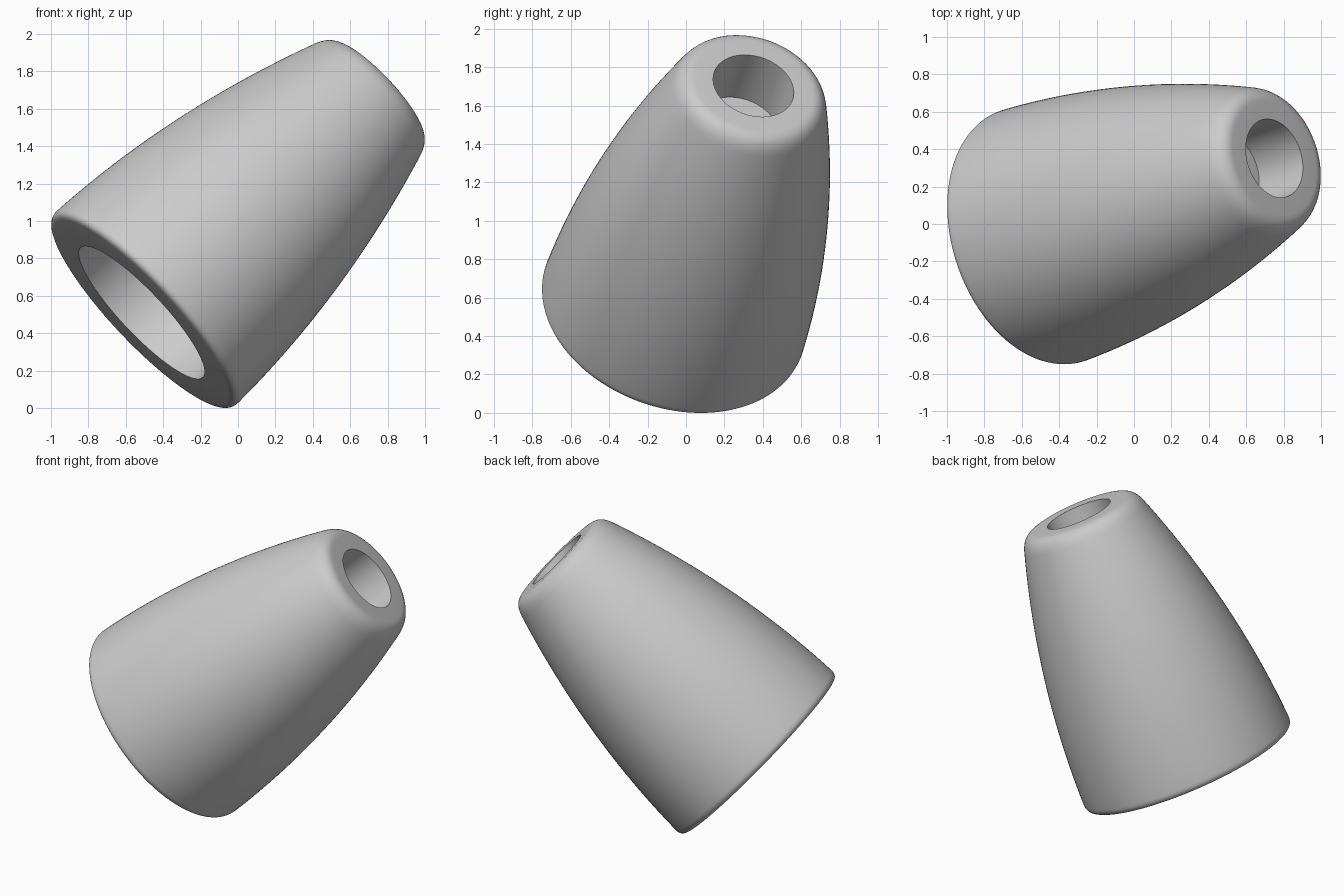
import bpy, bmesh, math
from mathutils import Vector, Matrix

cube = bpy.data.objects.get("Cube")
if cube:
    bpy.data.objects.remove(cube, do_unlink=True)

# Tilted axis of the turned body: centre of the wide end, direction, length
BASE = Vector((-0.517, -0.07, 0.515))
AXIS = Vector((0.708, 0.237, 0.667)).normalized()
LENGTH = 1.79


def radius(t):
    """Outer radius of the gently bulging taper at distance t."""
    return 0.707 - 0.02 * t - 0.09 * t * t


def rounded(p0, corner, p1, steps=8):
    """Quadratic rounding of a profile corner."""
    a, b, c = Vector(p0), Vector(corner), Vector(p1)
    pts = []
    for i in range(steps + 1):
        u = i / steps
        pts.append(tuple(a * (1 - u) ** 2 + b * 2 * u * (1 - u) + c * u * u))
    return pts


# Half section (radius, distance): wide socket, outer wall, narrow socket
profile = [(0, 1.0), (0.476, 1.0), (0.476, 0)]
profile += rounded((0.66, 0), (0.708, 0), (radius(0.05), 0.05))
start, end = 0.05, LENGTH - 0.09
profile += [(radius(t), t) for t in (start + (end - start) * i / 24 for i in range(1, 24))]
profile += rounded((radius(end), end), (radius(LENGTH), LENGTH), (0.315, LENGTH))
profile += [(0.216, LENGTH), (0.216, LENGTH - 0.33), (0, LENGTH - 0.33)]

# Revolve the section
bm = bmesh.new()
verts = [bm.verts.new((r, 0, t)) for r, t in profile]
edges = [bm.edges.new(pair) for pair in zip(verts, verts[1:])]
bmesh.ops.spin(bm, geom=verts + edges, cent=(0, 0, 0), axis=(0, 0, 1),
               angle=math.tau, steps=128)
bmesh.ops.remove_doubles(bm, verts=bm.verts, dist=0.0001)
bmesh.ops.recalc_face_normals(bm, faces=bm.faces)
bm.transform(Matrix.Translation(BASE) @ AXIS.to_track_quat('Z', 'Y').to_matrix().to_4x4())
mesh = bpy.data.meshes.new("tapered_sleeve")
bm.to_mesh(mesh)
bm.free()

# Seat the body on the ground and centre it
xs, ys, zs = zip(*(v.co for v in mesh.vertices))
mesh.transform(Matrix.Translation((-(min(xs) + max(xs)) / 2,
                                   -(min(ys) + max(ys)) / 2, -min(zs))))
body = bpy.data.objects.new("tapered_sleeve", mesh)
bpy.context.collection.objects.link(body)

# Plain grey finish
grey = bpy.data.materials.new("light_grey")
grey.use_nodes = True
colour = (0.6, 0.6, 0.6, 1)
grey.diffuse_color = colour
grey.node_tree.nodes["Principled BSDF"].inputs["Base Color"].default_value = colour
mesh.materials.append(grey)

# Smooth walls with crisp socket edges
bpy.ops.object.select_all(action='DESELECT')
body.select_set(True)
bpy.context.view_layer.objects.active = body
bpy.ops.object.shade_smooth_by_angle(angle=math.radians(30))
